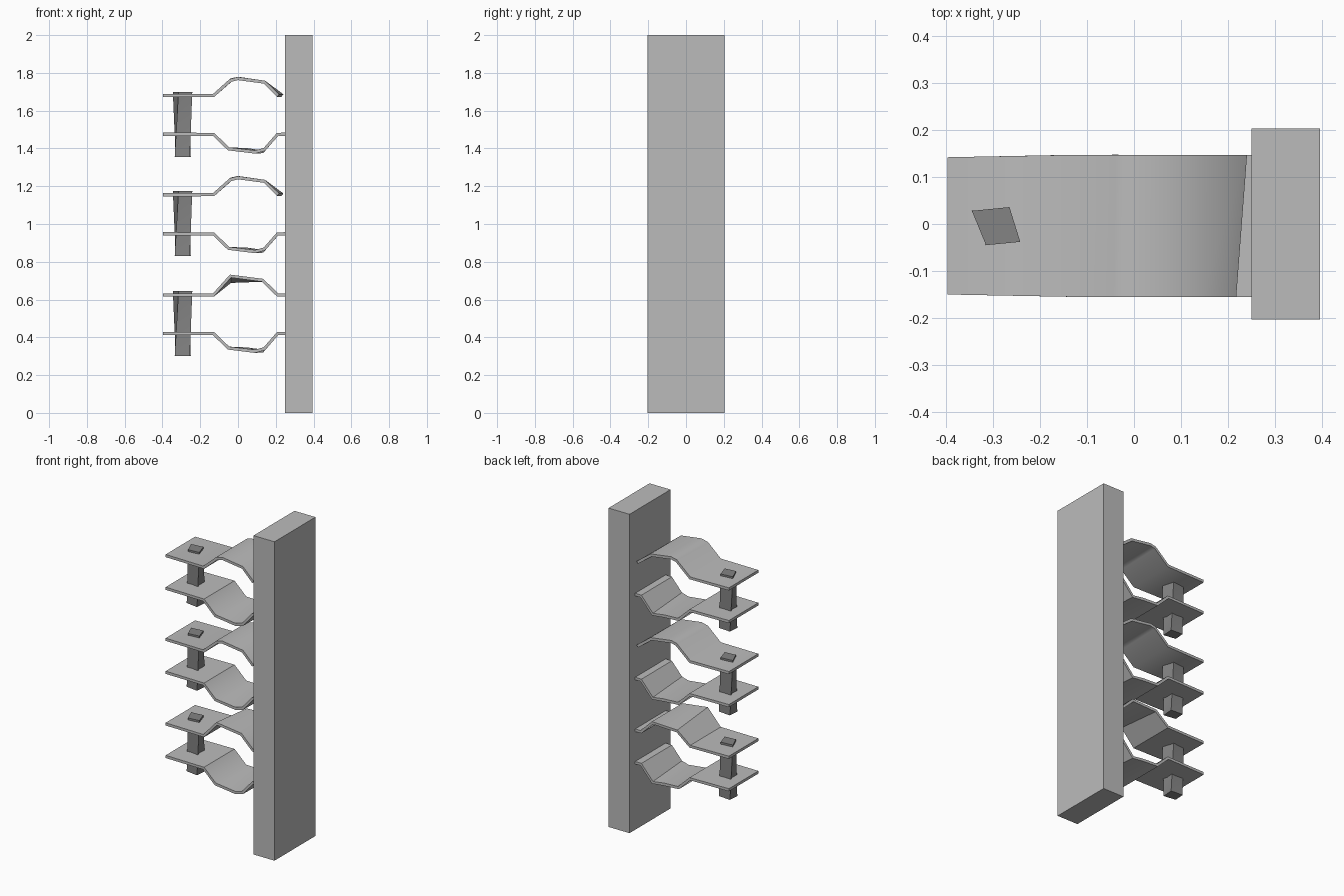
import bpy
import math

if "Cube" in bpy.data.objects:
    bpy.data.objects.remove(bpy.data.objects["Cube"], do_unlink=True)


def make_material(name, value):
    mat = bpy.data.materials.new(name)
    mat.use_nodes = True
    color = (value, value, value, 1)
    mat.diffuse_color = color
    mat.node_tree.nodes["Principled BSDF"].inputs["Base Color"].default_value = color
    return mat


light_grey = make_material("light grey", 0.5)
dark_grey = make_material("dark grey", 0.23)


def make_object(name, verts, faces, mat):
    mesh = bpy.data.meshes.new(name)
    mesh.from_pydata(verts, [], faces)
    mesh.materials.append(mat)
    obj = bpy.data.objects.new(name, mesh)
    bpy.context.collection.objects.link(obj)
    return obj


def smooth(obj, degrees):
    bpy.ops.object.select_all(action="DESELECT")
    obj.select_set(True)
    bpy.context.view_layer.objects.active = obj
    bpy.ops.object.shade_smooth_by_angle(angle=math.radians(degrees))


def make_band(name, z, front, back):
    """Bent strip lofted between a front and a back profile."""
    start = [(-0.397, 0), (-0.13, 0)]
    front, back = start + front, start + back
    n = len(front)
    verts = [(x, -0.15 if i == 0 else -0.155, z + h) for i, (x, h) in enumerate(front)]
    verts += [(x, 0.142 if i == 0 else 0.147, z + h) for i, (x, h) in enumerate(back)]
    faces = [(i, i + 1, n + i + 1, n + i) for i in range(n - 1)]
    obj = make_object(name, verts, faces, light_grey)
    solid = obj.modifiers.new("thickness", "SOLIDIFY")
    solid.thickness = 0.017
    solid.offset = 0
    bpy.context.view_layer.objects.active = obj
    bpy.ops.object.modifier_apply(modifier=solid.name)
    smooth(obj, 42)


def make_bolt(name, top_z):
    """Tapered four-sided pin with a slanted section."""
    section = [(-0.345, 0.028), (-0.315, -0.045), (-0.242, -0.038), (-0.265, 0.036)]
    lower = [(-0.33, 0.036), (-0.335, -0.03), (-0.255, -0.042), (-0.25, 0.03)]
    verts = [(x, y, top_z - 0.345) for x, y in lower]
    verts += [(x, y, top_z) for x, y in section]
    faces = [(3, 2, 1, 0), (4, 5, 6, 7)]
    for i in range(4):
        j = (i + 1) % 4
        faces += [(i, j, 4 + j), (i, 4 + j, 4 + i)]
    smooth(make_object(name, verts, faces, dark_grey), 50)


# Upright post
bpy.ops.mesh.primitive_cube_add(size=1, location=(0.3225, 0, 1))
post = bpy.context.object
post.name = "post"
post.scale = (0.146, 0.406, 2)
bpy.ops.object.transform_apply(location=False, rotation=False, scale=True)
post.data.materials.append(light_grey)

# Arch profiles: upper bands bulge up, lower bands bulge down
skew_front = [(-0.04, 0.08), (0, 0.09), (0.14, 0.071), (0.212, 0)]
skew_back = [(-0.035, 0.083), (0, 0.091), (0.14, 0.071), (0.235, 0)]
low_front = [(-0.04, 0.1), (0.13, 0.078), (0.21, 0), (0.252, 0)]
low_back = [(-0.04, 0.072), (0.13, 0.078), (0.21, 0), (0.252, 0)]
cup_front = [(-0.05, -0.077), (0.09, -0.094), (0.14, -0.08), (0.21, 0), (0.252, 0)]
cup_back = [(-0.05, -0.077), (0.05, -0.082), (0.13, -0.092), (0.21, 0), (0.252, 0)]

# Three clamps, each with two bands and a bolt
for label, upper_z, lower_z, bolt_z in [
    ("top", 1.68, 1.475, 1.70),
    ("middle", 1.155, 0.948, 1.175),
    ("bottom", 0.624, 0.42, 0.645),
]:
    is_low = label == "bottom"
    make_band(label + "_upper_band", upper_z,
              low_front if is_low else skew_front,
              low_back if is_low else skew_back)
    make_band(label + "_lower_band", lower_z, cup_front, cup_back)
    make_bolt(label + "_bolt", bolt_z)
